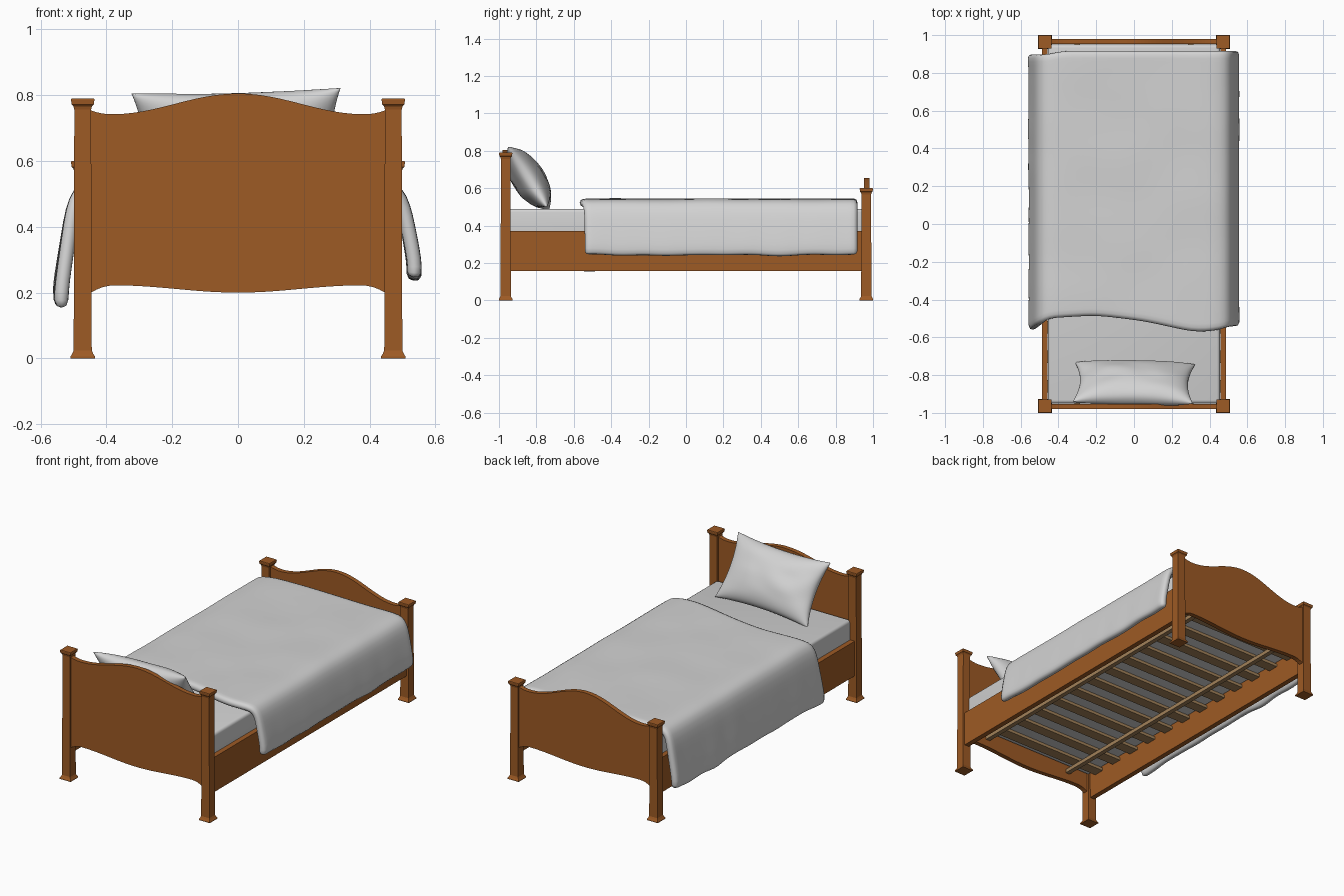
import bpy, bmesh, math
from mathutils import Vector, Matrix, noise

if "Cube" in bpy.data.objects:
    bpy.data.objects.remove(bpy.data.objects["Cube"])


def material(name, rgb):
    m = bpy.data.materials.new(name)
    m.diffuse_color = (*rgb, 1)
    m.use_nodes = True
    m.node_tree.nodes["Principled BSDF"].inputs["Base Color"].default_value = m.diffuse_color
    return m


WOOD = material("orange_wood", (0.34, 0.103, 0.018))
SLAT = material("pale_slat_wood", (0.36, 0.22, 0.10))
CLOTH = material("white_linen", (0.65, 0.65, 0.65))


def make(name, bm, mat, smooth=False, recalc=True):
    if recalc:
        bmesh.ops.recalc_face_normals(bm, faces=bm.faces)
    me = bpy.data.meshes.new(name)
    bm.to_mesh(me)
    bm.free()
    me.materials.append(mat)
    for p in me.polygons:
        p.use_smooth = smooth
    ob = bpy.data.objects.new(name, me)
    bpy.context.collection.objects.link(ob)
    return ob


def box(name, lo, hi, mat, bevel=0.0, smooth=False):
    lo, hi = Vector(lo), Vector(hi)
    bm = bmesh.new()
    bmesh.ops.create_cube(bm, size=1, matrix=Matrix.Translation((lo + hi) / 2)
                          @ Matrix.Diagonal((*(hi - lo), 1)))
    ob = make(name, bm, mat, smooth)
    if bevel:
        b = ob.modifiers.new("bevel", 'BEVEL')
        b.width, b.segments = bevel, 4
    return ob


# Square posts with flared foot and moulded cap
def post(name, cx, cy, top):
    levels = [(0, .037), (.006, .037), (.014, .032), (.024, .0275), (top - .034, .0255),
              (top - .024, .028), (top - .018, .034), (top - .003, .0355), (top, .034)]
    bm = bmesh.new()
    rings = [[bm.verts.new((cx + a * h, cy + b * h, z))
              for a, b in ((-1, -1), (1, -1), (1, 1), (-1, 1))] for z, h in levels]
    for r0, r1 in zip(rings, rings[1:]):
        for k in range(4):
            n = (k + 1) % 4
            bm.faces.new((r0[k], r0[n], r1[n], r1[k]))
    bm.faces.new(rings[0][::-1])
    bm.faces.new(rings[-1])
    make(name, bm, WOOD)


for side, sx in (("left", -1), ("right", 1)):
    post("head_post_" + side, sx * .472, -.964, .79)
    post("foot_post_" + side, sx * .472, .964, .60)


# Curved head and foot boards
def board(name, y0, y1, dip, peak):
    def top(x):
        a = abs(x)
        if a > .385:
            return dip + .013 * ((a - .385) / .065) ** 2
        return dip + (peak - dip) * (.5 + .5 * math.cos(math.pi * a / .385))

    def bottom(x):
        a = abs(x)
        if a > .375:
            return .222 - .024 * ((a - .375) / .075) ** 2
        return .2 + .022 * (.5 - .5 * math.cos(math.pi * a / .375))

    n = 48
    bm = bmesh.new()
    cols = []
    for i in range(n + 1):
        x = -.45 + .9 * i / n
        t, b = top(x), bottom(x)
        cols.append([bm.verts.new(p) for p in
                     ((x, y0, b), (x, y1, b), (x, y1, t), (x, y0, t))])
    for c0, c1 in zip(cols, cols[1:]):
        for k in range(4):
            m = (k + 1) % 4
            bm.faces.new((c0[k], c0[m], c1[m], c1[k]))
    bm.faces.new(cols[0])
    bm.faces.new(cols[-1])
    make(name, bm, WOOD)


board("headboard", -.98, -.952, .742, .805)
board("footboard", .952, .98, .56, .655)

# Side rails, support strips and slats
for side, s in (("left", -1), ("right", 1)):
    xs = sorted((s * .457, s * .488))
    box("side_rail_" + side, (xs[0], -.945, .157), (xs[1], .945, .37), WOOD)
    box("slat_strip_" + side, (s * .3 - .014, -.952, .265), (s * .3 + .014, .952, .288), SLAT)
for i in range(12):
    y = -.86 + i * 1.72 / 11
    box(f"slat_{i + 1}", (-.457, y - .033, .288), (.457, y + .033, .306), SLAT)

# Mattress
box("mattress", (-.456, -.95, .307), (.456, .95, .49), CLOTH, .018, True)

# Blanket: hanging cross-section swept along the bed, then thickened
drop_r = [(.38, .522), (.45, .52), (.485, .504), (.503, .46), (.515, .40), (.528, .33), (.536, .27), (.53, .24)]
drop_l = [(.38, .522), (.45, .52), (.485, .504), (.503, .45), (.514, .37), (.526, .29), (.537, .21), (.535, .165)]
section = [(-x, z) for x, z in reversed(drop_l)]
section += [(-.38 + .76 * k / 10, .522) for k in range(1, 10)] + drop_r
head_edge = [(-.54, -.565), (-.5, -.535), (-.45, -.50), (-.2, -.485), (.05, -.515),
             (.3, -.57), (.42, -.572), (.5, -.545), (.56, -.54)]


def lerp_table(table, x):
    for (x0, v0), (x1, v1) in zip(table, table[1:]):
        if x <= x1:
            return v0 + (v1 - v0) * max(0, (x - x0) / (x1 - x0))
    return table[-1][1]


bm = bmesh.new()
ROWS = 36
grid = []
for x, z in section:
    y0, col = lerp_table(head_edge, x), []
    y1 = .918 if x > -.45 else .90
    for j in range(ROWS + 1):
        y = y0 + (y1 - y0) * j / ROWS
        hang = max(0, (.5 - z) / .3)
        w = noise.noise(Vector((x * 4, y * 4, z * 4)))
        w2 = noise.noise(Vector((3 + (x > 0) * 5, y * 5, 1)))
        dx = math.copysign(hang * .010 * w2, x)
        dz = .004 * w if z > .5 else hang * .016 * w2
        if x < 0:
            dz -= hang * .012 * max(0, 1 - (y + .56) / .2)
        col.append(bm.verts.new((x + dx, y, z + dz)))
    grid.append(col)
for c0, c1 in zip(grid, grid[1:]):
    for j in range(ROWS):
        bm.faces.new((c0[j], c1[j], c1[j + 1], c0[j + 1]))
blanket = make("blanket", bm, CLOTH, True, False)
sol = blanket.modifiers.new("thickness", 'SOLIDIFY')
sol.thickness, sol.offset = .044, 0
blanket.modifiers.new("round", 'SUBSURF').levels = 1
blanket.modifiers["round"].render_levels = 1

# Pillow leaning on the headboard, pinched at the corners
N = 28
bm = bmesh.new()
for s in (-1, 1):
    g = []
    for i in range(N + 1):
        u = -math.cos(math.pi * i / N)
        row = []
        for j in range(N + 1):
            v = -math.cos(math.pi * j / N)
            px = u * .318 * (1 - .10 * (1 - v * v))
            py = v * .192 * (1 - .10 * (1 - u * u))
            t = .088 * (max(0, (1 - u * u) * (1 - v * v))) ** .45
            t *= 1 + .12 * noise.noise(Vector((u * 2, v * 2, s)))
            row.append(bm.verts.new((px, py, s * t)))
        g.append(row)
    for i in range(N):
        for j in range(N):
            bm.faces.new((g[i][j], g[i + 1][j], g[i + 1][j + 1], g[i][j + 1]))
bmesh.ops.remove_doubles(bm, verts=bm.verts, dist=.0004)
lean = Matrix((Vector((1, 0, 0)), Vector((0, -.54, .84)), Vector((0, .84, .54)))).transposed().to_4x4()
bm.transform(Matrix.Translation((0, -.842, .652)) @ lean @ Matrix.Rotation(math.radians(1.8), 4, 'Z'))
make("pillow", bm, CLOTH, True)
